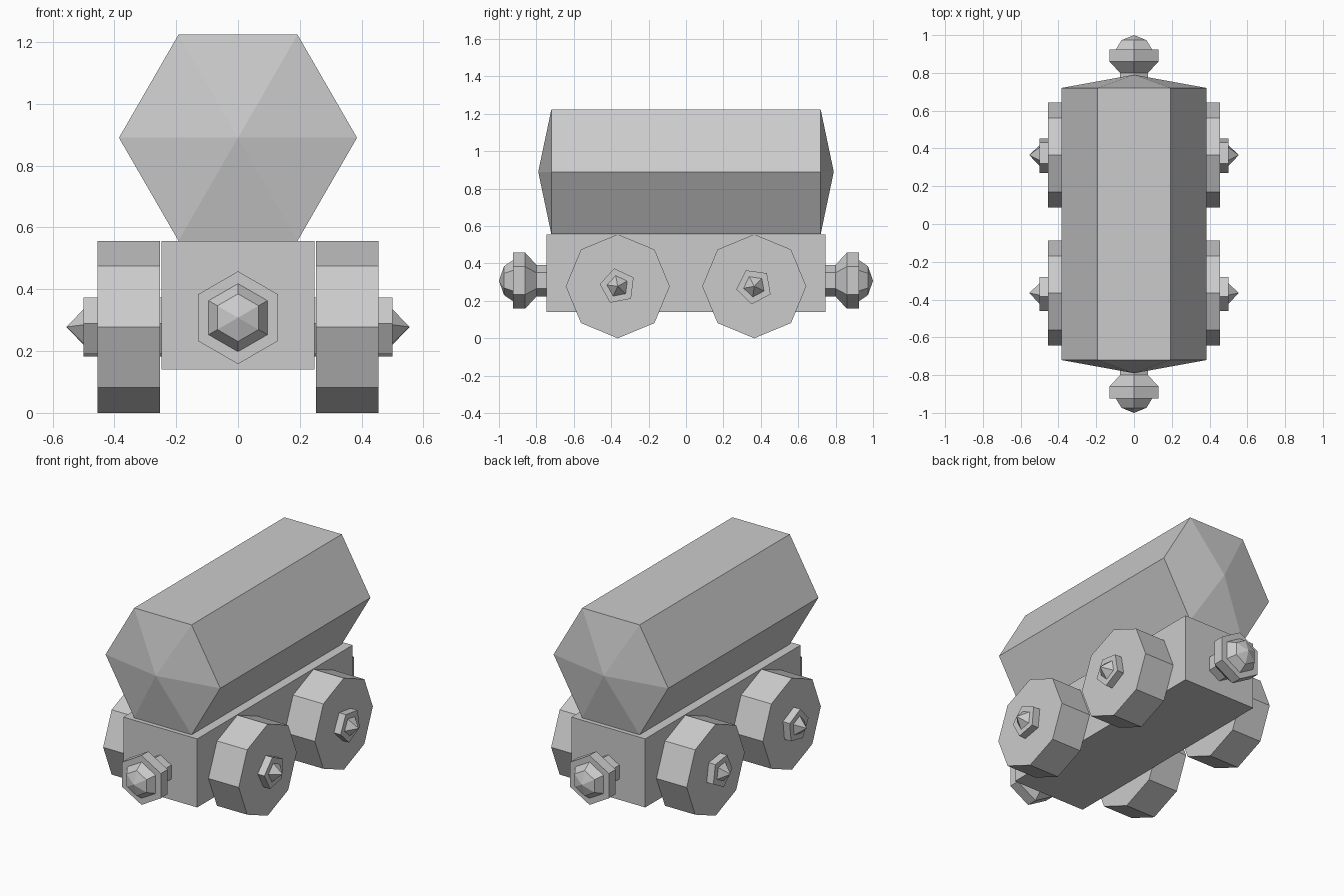
import bpy, bmesh
from math import cos, sin, radians, tau

old = bpy.data.objects.get("Cube")
if old:
    bpy.data.objects.remove(old, do_unlink=True)

# One plain grey for the whole model
grey = bpy.data.materials.new("plain grey")
grey.use_nodes = True
colour = (0.6, 0.6, 0.6, 1)
grey.diffuse_color = colour
grey.node_tree.nodes["Principled BSDF"].inputs["Base Color"].default_value = colour


def finish(name, bm):
    bmesh.ops.recalc_face_normals(bm, faces=bm.faces)
    mesh = bpy.data.meshes.new(name)
    bm.to_mesh(mesh)
    bm.free()
    mesh.materials.append(grey)
    obj = bpy.data.objects.new(name, mesh)
    bpy.context.collection.objects.link(obj)
    return obj


def turned(name, axis, sides, phase, profile, centre, sign=1):
    """Faceted solid along x or y from (distance, radius) pairs; radius 0 makes a point."""
    bm = bmesh.new()
    rings = []
    for dist, radius in profile:
        ring = []
        for i in range(sides if radius else 1):
            a = radians(phase) + tau * i / sides
            u, v, d = radius * cos(a), radius * sin(a), dist * sign
            ring.append(bm.verts.new((d, u, v) if axis == "x" else (u, d, v)))
        rings.append(ring)
    for p, q in zip(rings, rings[1:]):
        for i in range(sides):
            j = (i + 1) % sides
            if len(p) == 1:
                bm.faces.new((p[0], q[i], q[j]))
            elif len(q) == 1:
                bm.faces.new((p[i], p[j], q[0]))
            else:
                bm.faces.new((p[i], p[j], q[j], q[i]))
    for end in (rings[0], rings[-1]):
        if len(end) > 1:
            bm.faces.new(end)
    obj = finish(name, bm)
    obj.location = centre
    return obj


# Box chassis
bm = bmesh.new()
bmesh.ops.create_cube(bm, size=1)
bmesh.ops.scale(bm, verts=bm.verts, vec=(0.496, 1.49, 0.416))
chassis = finish("chassis", bm)
chassis.location.z = 0.348

# Hexagonal tank with shallow pointed ends
turned("tank", "y", 6, 0,
       [(-0.79, 0), (-0.72, 0.385), (0.72, 0.385), (0.79, 0)], (0, 0, 0.89))

# Buffers at both ends
buffer_profile = [(0.72, 0.085), (0.80, 0.085), (0.86, 0.15), (0.925, 0.15),
                  (0.925, 0.11), (0.973, 0.077), (1.0, 0)]
for end, sign in (("front", -1), ("rear", 1)):
    turned(end + "_buffer", "y", 6, 30, buffer_profile, (0, 0, 0.308), sign)

# Wheels with pentagonal hubs on an axle stub, each hub turned a little
wheel_profile = [(0.252, 0.278), (0.455, 0.278)]
hub_profile = [(0.2, 0.097), (0.5, 0.097), (0.5, 0.058), (0.555, 0)]
for end, y, turn in (("front", -0.365, 101), ("rear", 0.365, 118)):
    for side, sign in (("left", 1), ("right", -1)):
        centre = (0, y, 0.278)
        turned(f"{end}_{side}_wheel", "x", 8, 90, wheel_profile, centre, sign)
        turned(f"{end}_{side}_hub", "x", 5, turn, hub_profile, centre, sign)
